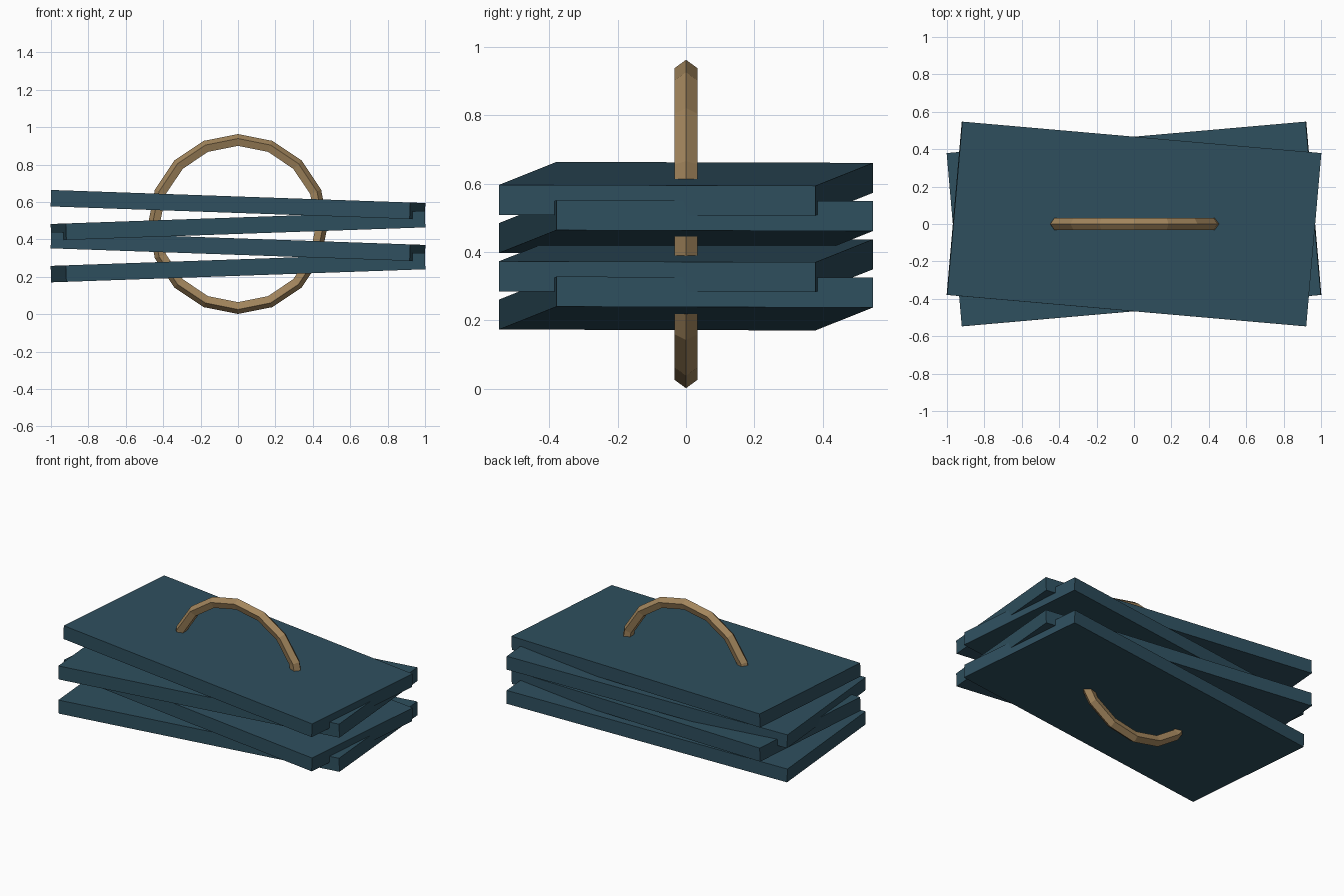
import bpy
from math import radians
from mathutils import Matrix

if "Cube" in bpy.data.objects:
    bpy.data.objects.remove(bpy.data.objects["Cube"])


def material(name, rgb):
    m = bpy.data.materials.new(name)
    m.diffuse_color = (*rgb, 1)
    m.use_nodes = True
    m.node_tree.nodes["Principled BSDF"].inputs["Base Color"].default_value = m.diffuse_color
    return m


teal = material("dark teal", (0.028, 0.079, 0.113))
tan = material("tan", (0.36, 0.235, 0.108))

# Four stacked slabs, alternately twisted about z and tilted about y
for i in range(4):
    side = 1 if i % 2 == 0 else -1
    bpy.ops.mesh.primitive_cube_add(size=1)
    slab = bpy.context.object
    slab.name = f"slab_{i + 1}"
    slab.data.transform(
        Matrix.Translation((0, 0, 0.249 + 0.112 * i))
        @ Matrix.Rotation(radians(-2 * side), 4, 'Y')
        @ Matrix.Rotation(radians(5 * side), 4, 'Z')
        @ Matrix.Diagonal((1.928, 0.93, 0.088, 1)))
    slab.data.materials.append(teal)

# Upright ring running through the slabs
bpy.ops.mesh.primitive_torus_add(major_segments=16, minor_segments=5,
                                 major_radius=0.446, minor_radius=0.035,
                                 location=(0, 0, 0.482),
                                 rotation=(radians(90), 0, 0))
ring = bpy.context.object
ring.name = "ring"
ring.data.materials.append(tan)
for p in ring.data.polygons:
    p.use_smooth = False
